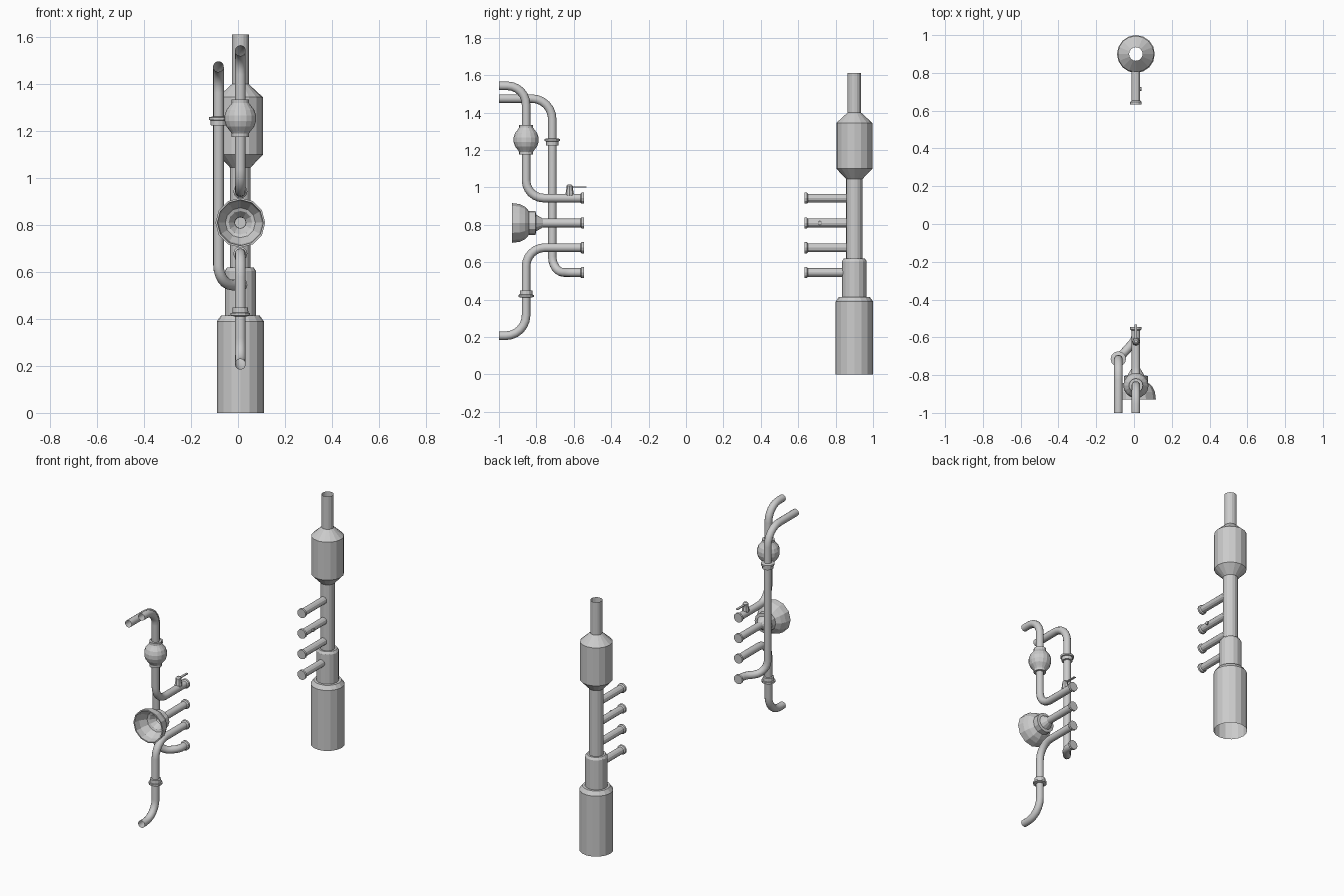
import bpy, bmesh, math
from mathutils import Vector

if "Cube" in bpy.data.objects:
    bpy.data.objects.remove(bpy.data.objects["Cube"])

CX = 0.01          # shared centre line
COL_Y = 0.9        # column axis
BEND_Y = -0.855    # riser axis of the pipe cluster
LEVELS = [0.545, 0.678, 0.81, 0.943]
PIPE_R = 0.023


def lathe(name, origin, axis, profile, sides=16, caps=False):
    """Revolve (radius, distance) pairs around an axis through origin."""
    bm = bmesh.new()
    rot = Vector((0, 0, 1)).rotation_difference(Vector(axis))
    rings = []
    for r, h in profile:
        ring = []
        for i in range(sides):
            a = 2 * math.pi * i / sides
            p = rot @ Vector((r * math.cos(a), r * math.sin(a), h))
            ring.append(bm.verts.new(p + Vector(origin)))
        rings.append(ring)
    for lo, hi in zip(rings, rings[1:]):
        for i in range(sides):
            j = (i + 1) % sides
            bm.faces.new((lo[i], lo[j], hi[j], hi[i]))
    if caps:
        bm.faces.new(rings[0][::-1])
        bm.faces.new(rings[-1])
    mesh = bpy.data.meshes.new(name)
    bm.to_mesh(mesh)
    bm.free()
    ob = bpy.data.objects.new(name, mesh)
    bpy.context.collection.objects.link(ob)
    return ob


def pipe(name, corners, radii):
    """Round pipe through corner points, each inner corner rounded by a radius."""
    pts = [Vector(c) for c in corners]
    path = [pts[0]]
    for a, b, c, r in zip(pts, pts[1:], pts[2:], radii):
        u, v = (a - b).normalized(), (c - b).normalized()
        half = u.angle(v) / 2
        centre = b + (u + v).normalized() * (r / math.sin(half))
        start = (b + u * (r / math.tan(half)) - centre).normalized()
        end = (b + v * (r / math.tan(half)) - centre).normalized()
        for k in range(7):
            path.append(centre + start.slerp(end, k / 6) * r)
    path.append(pts[-1])
    cu = bpy.data.curves.new(name, 'CURVE')
    cu.dimensions = '3D'
    cu.bevel_depth = PIPE_R
    cu.bevel_resolution = 4
    sp = cu.splines.new('POLY')
    sp.points.add(len(path) - 1)
    for p, co in zip(sp.points, path):
        p.co = (*co, 1)
    ob = bpy.data.objects.new(name, cu)
    bpy.context.collection.objects.link(ob)
    bpy.ops.object.select_all(action='DESELECT')
    bpy.context.view_layer.objects.active = ob
    ob.select_set(True)
    bpy.ops.object.convert(target='MESH')


FLANGE = [(0.03, 0), (0.03, 0.013), (PIPE_R, 0.02)]
COUPLING = [(0.022, -0.02), (0.033, -0.018), (0.034, 0.003), (0.041, 0.005),
            (0.041, 0.016), (0.022, 0.02)]

# hollow column
lathe("column", (CX, COL_Y, 0), (0, 0, 1), [
    (0.1, 0), (0.1, 0.39), (0.082, 0.415), (0.066, 0.415), (0.066, 0.605),
    (0.056, 0.62), (0.044, 0.62), (0.044, 1.045), (0.096, 1.1), (0.096, 1.345),
    (0.036, 1.4), (0.036, 1.612)], 16)

# column outlets and the matching cluster flanges
for n, z in enumerate(LEVELS):
    lathe(f"outlet_{n}", (CX, 0.633, z), (0, 1, 0),
          FLANGE + [(PIPE_R, 0.225)], 12, True)
    lathe(f"pipe_flange_{n}", (CX, -0.545, z), (0, -1, 0), FLANGE, 12, True)

# small plug on the side of one outlet
lathe("outlet_plug", (CX, 0.715, LEVELS[2]), (1, 0, 0),
      [(0.011, 0.01), (0.011, 0.03)], 8, True)

# upper pipe with bulb
z = LEVELS[3]
pipe("upper_pipe", [(CX, -0.55, z), (CX, BEND_Y, z), (CX, BEND_Y, 1.543),
                    (CX, -1, 1.543)], [0.095, 0.1])
bulb = [(0.022, -0.08), (0.037, -0.08), (0.037, -0.065)]
bulb += [(0.068 * math.cos(a), 0.072 * math.sin(a))
         for a in [math.radians(d) for d in range(-50, 51, 20)]]
bulb += [(0.037, 0.065), (0.037, 0.08), (0.022, 0.08)]
lathe("bulb", (CX, BEND_Y, 1.255), (0, 0, 1), bulb, 16)

# horn pipe and bell
z = LEVELS[2]
pipe("horn_pipe", [(CX, -0.55, z), (CX, -0.8, z)], [])
lathe("horn_bell", (CX, 0, z), (0, -1, 0), [
    (0.023, 0.765), (0.045, 0.802), (0.063, 0.804), (0.063, 0.84),
    (0.07, 0.845), (0.088, 0.862), (0.101, 0.89), (0.106, 0.93),
    (0.098, 0.93), (0.092, 0.892), (0.064, 0.85), (0.05, 0.845), (0.024, 0.81)], 12)

# lower pipe with coupling
z = LEVELS[1]
pipe("lower_pipe", [(CX, -0.55, z), (CX, BEND_Y, z), (CX, BEND_Y, 0.207),
                    (CX, -1, 0.207)], [0.1, 0.11])
lathe("lower_coupling", (CX, BEND_Y, 0.43), (0, 0, -1), COUPLING, 12)

# side pipe that swings out and rises
z = LEVELS[0]
SX, SY = -0.083, -0.715
pipe("side_pipe", [(CX, -0.55, z), (CX, -0.612, z), (SX, SY, z), (SX, SY, 1.475),
                   (SX, -1, 1.475)], [0.08, 0.085, 0.11])
lathe("side_coupling", (SX, SY, 1.243), (0, 0, 1), COUPLING, 12)

# valve with lever on the upper pipe
lathe("valve_body", (CX, -0.622, 0), (0, 0, 1), [
    (0.022, 0.955), (0.022, 0.968), (0.018, 0.99), (0.017, 1.008), (0.008, 1.017)], 8, True)
bpy.ops.mesh.primitive_cube_add(size=1, location=(CX, -0.575, 1.002))
bpy.context.object.name = "valve_lever"
bpy.context.object.scale = (0.014, 0.085, 0.005)
